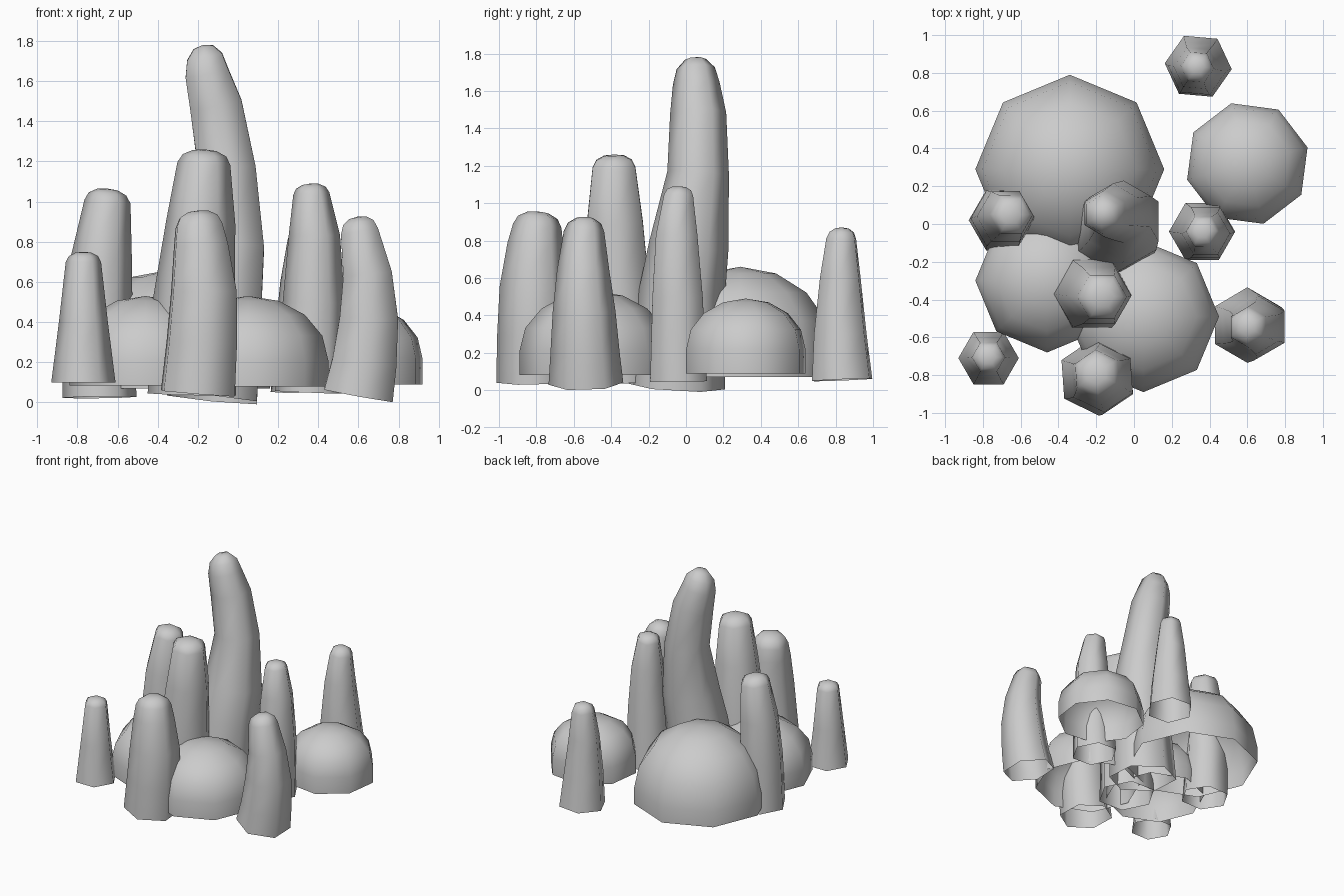
import bpy, bmesh
from math import sin, cos, pi, radians
from mathutils import Vector

if "Cube" in bpy.data.objects:
    bpy.data.objects.remove(bpy.data.objects["Cube"])


def skin(name, rings, apex):
    """Open-bottomed smooth shell through a stack of rings closed by an apex."""
    bm = bmesh.new()
    loops = [[bm.verts.new(p) for p in ring] for ring in rings]
    top = bm.verts.new(apex)
    n = len(loops[0])
    for i in range(n):
        j = (i + 1) % n
        for a, b in zip(loops, loops[1:]):
            bm.faces.new((a[i], a[j], b[j], b[i]))
        bm.faces.new((loops[-1][i], loops[-1][j], top))
    for f in bm.faces:
        f.smooth = True
    me = bpy.data.meshes.new(name)
    bm.to_mesh(me)
    bm.free()
    bpy.context.collection.objects.link(bpy.data.objects.new(name, me))


def dome(name, x, y, r, base, wall, top, rot):
    """Eight-sided mound: short wall, then a quarter-ellipse."""
    levels = [(r, base)] + [(r * cos(t), wall + (top - wall) * sin(t))
                            for t in (k * pi / 8 for k in range(4))]
    rings = [[(x + q * cos(rot + k * pi / 4), y + q * sin(rot + k * pi / 4), z)
              for k in range(8)] for q, z in levels]
    skin(name, rings, (x, y, top))


def finger(name, path, tip, rot):
    """Six-sided tapered column following path of (x, y, z, radius)."""
    pts = [Vector(p[:3]) for p in path]
    rad = [p[3] for p in path]
    tip = Vector(tip)
    ext = pts + [tip]
    tans = [(ext[i + 1] - ext[max(i - 1, 0)]).normalized() for i in range(len(pts))]
    # rounded cap rings
    last, r, t = pts[-1], rad[-1], tans[-1]
    for q, h in ((0.82, 0.58), (0.45, 0.92)):
        pts.append(last.lerp(tip, h))
        rad.append(r * q)
        tans.append(t)
    rings = []
    for p, r, t in zip(pts, rad, tans):
        u = (Vector((1, 0, 0)) - t * t.x).normalized()
        v = t.cross(u)
        rings.append([p + r * (u * cos(a) + v * sin(a))
                      for a in (radians(rot) + k * pi / 3 for k in range(6))])
    skin(name, rings, tip)


# Mounds
dome("mound_back_left", -0.34, 0.29, 0.50, 0.07, 0.19, 0.66, 0)
dome("mound_right", 0.60, 0.32, 0.33, 0.09, 0.22, 0.49, radians(15))
dome("mound_front", 0.05, -0.49, 0.40, 0.08, 0.21, 0.53, 0)
dome("mound_left", -0.46, -0.30, 0.38, 0.085, 0.21, 0.53, 0)

# Columns
finger("column_tall", [(-.13, -.05, .02, .26), (-.08, -.02, .53, .23),
                       (-.055, .015, .77, .213), (-.055, .065, 1.16, .165),
                       (-.11, .065, 1.48, .15), (-.155, .055, 1.64, .125)],
       (-.175, .05, 1.78), 30)
finger("column_center", [(-.23, -.36, .04, .22), (-.22, -.37, .5, .205),
                         (-.185, -.38, .9, .172), (-.17, -.385, 1.19, .132)],
       (-.165, -.385, 1.26), 0)
finger("column_front", [(-.2, -.81, .045, .205), (-.18, -.815, .3, .195),
                        (-.17, -.815, .55, .182), (-.185, -.805, .78, .15),
                        (-.195, -.795, .88, .13)],
       (-.2, -.79, .955), 34)
finger("column_front_left", [(-.77, -.71, .1, .16), (-.77, -.71, .4, .122),
                             (-.77, -.705, .7, .088)],
       (-.77, -.705, .75), 0)
finger("column_left", [(-.69, .02, .025, .185), (-.695, .03, .4, .17),
                       (-.68, .04, .72, .152), (-.65, .05, 1.0, .115)],
       (-.65, .05, 1.065), 0)
finger("column_right", [(.36, -.04, .05, .175), (.378, -.045, .5, .155),
                        (.38, -.05, .83, .128), (.365, -.04, 1.04, .09)],
       (.36, -.035, 1.09), 0)
finger("column_front_right", [(.6, -.535, .035, .2), (.63, -.54, .2, .185),
                              (.652, -.545, .42, .168), (.645, -.55, .64, .14),
                              (.605, -.545, .85, .108)],
       (.595, -.54, .925), 30)
finger("column_back", [(.34, .835, .055, .178), (.335, .825, .3, .155),
                       (.33, .825, .6, .12), (.335, .83, .81, .088)],
       (.335, .835, .87), -5)
